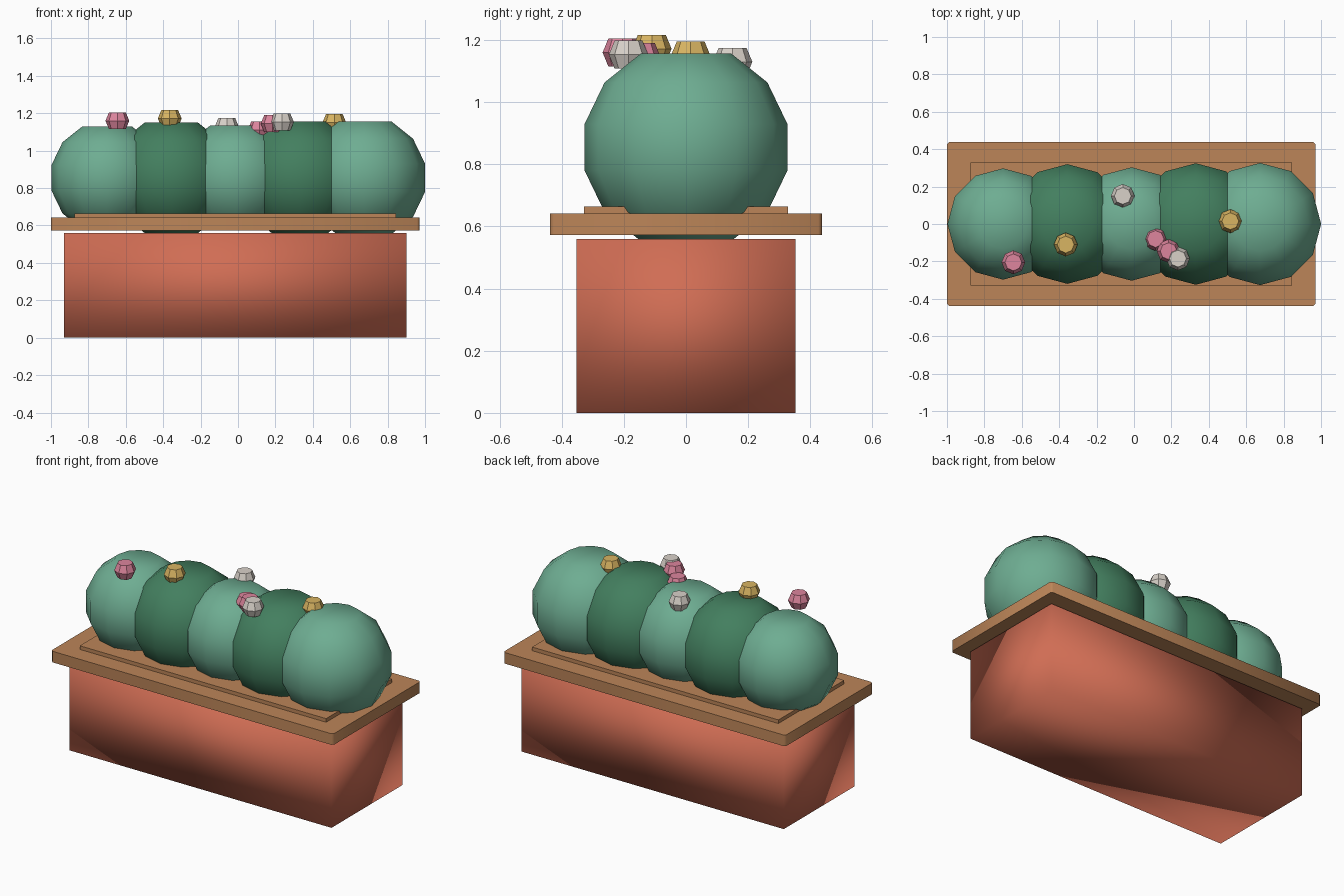
import bpy, bmesh, math

if "Cube" in bpy.data.objects:
    bpy.data.objects.remove(bpy.data.objects["Cube"])


def material(name, rgb):
    def lin(c):
        c /= 255
        return c / 12.92 if c < 0.04 else ((c + 0.055) / 1.055) ** 2.4
    m = bpy.data.materials.new(name)
    m.diffuse_color = (*[lin(c) for c in rgb], 1)
    m.use_nodes = True
    m.node_tree.nodes["Principled BSDF"].inputs["Base Color"].default_value = m.diffuse_color
    return m


TERRACOTTA = material("terracotta", (208, 109, 84))
WOOD = material("wood", (188, 133, 88))
LIGHT = material("light green", (110, 173, 146))
DARK = material("dark green", (67, 127, 95))
PINK = material("pink", (221, 133, 157))
YELLOW = material("yellow", (217, 181, 98))
WHITE = material("off white", (216, 209, 201))


def finish(bm, name, mat, smooth):
    bmesh.ops.recalc_face_normals(bm, faces=bm.faces)
    for f in bm.faces:
        f.smooth = smooth
    me = bpy.data.meshes.new(name)
    bm.to_mesh(me)
    bm.free()
    me.materials.append(mat)
    ob = bpy.data.objects.new(name, me)
    bpy.context.collection.objects.link(ob)
    return ob


def box(name, mat, lo, hi, bevel=0):
    bm = bmesh.new()
    bmesh.ops.create_cube(bm, size=1)
    for v in bm.verts:
        v.co = [lo[i] if v.co[i] < 0 else hi[i] for i in range(3)]
    if bevel:
        upright = [e for e in bm.edges
                   if abs(e.verts[0].co.z - e.verts[1].co.z) > 0.01]
        bmesh.ops.bevel(bm, geom=upright, offset=bevel, segments=1, affect='EDGES')
    return finish(bm, name, mat, True)


def flat_ended_ball(name, mat, centre, radius, sides, bands, smooth):
    """Sphere made of stacked rings, with flat caps instead of poles."""
    bm = bmesh.new()
    rings = []
    for j in range(1, bands):
        a = math.pi * j / bands
        r, z = radius * math.sin(a), radius * math.cos(a)
        rings.append([bm.verts.new((centre[0] + r * math.cos(math.tau * i / sides),
                                    centre[1] + r * math.sin(math.tau * i / sides),
                                    centre[2] + z)) for i in range(sides)])
    for a, b in zip(rings, rings[1:]):
        for i in range(sides):
            k = (i + 1) % sides
            bm.faces.new((a[i], b[i], b[k], a[k]))
    bm.faces.new(rings[0])
    bm.faces.new(rings[-1])
    return finish(bm, name, mat, smooth)


# Planter box, floating rim board and the thin raised panel on it
box("planter_box", TERRACOTTA, (-0.93, -0.353, 0), (0.90, 0.353, 0.56))
rim = box("rim_board", WOOD, (-1.0, -0.438, 0.572), (0.97, 0.438, 0.642), 0.012)
panel = box("rim_panel", WOOD, (-0.875, -0.328, 0.63), (0.845, 0.328, 0.665))
for ob in (rim, panel):
    bpy.context.view_layer.objects.active = ob
    ob.select_set(True)
    bpy.ops.object.shade_smooth_by_angle(angle=math.radians(50))
    ob.select_set(False)

# Row of overlapping bushes in alternating greens
for i, r in enumerate((0.305, 0.328, 0.311, 0.333, 0.335)):
    flat_ended_ball(f"bush_{i + 1}", DARK if i % 2 else LIGHT,
                    (-0.70 + 0.3435 * i, 0, 0.855), r, 12, 7, True)

# Blossoms on top
blossoms = [
    (PINK, -0.645, -0.205, 1.16), (YELLOW, -0.365, -0.11, 1.172),
    (WHITE, -0.06, 0.15, 1.13), (PINK, 0.115, -0.08, 1.11),
    (PINK, 0.185, -0.145, 1.145), (WHITE, 0.235, -0.185, 1.153),
    (YELLOW, 0.515, 0.015, 1.15),
]
for i, (mat, x, y, z) in enumerate(blossoms):
    flat_ended_ball(f"blossom_{i + 1}", mat, (x, y, z), 0.0635, 8, 4, False)
